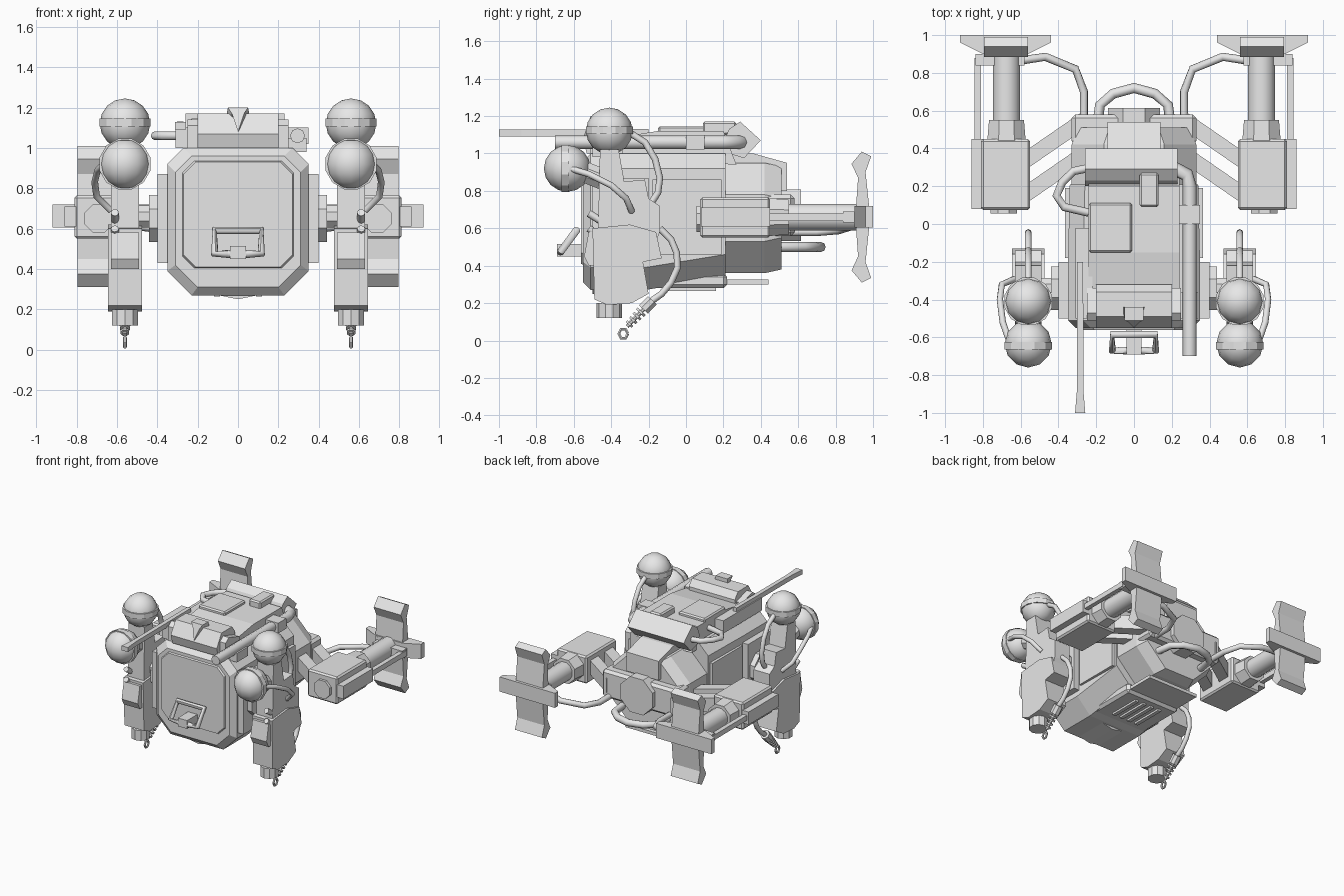
import bpy, bmesh, math
from mathutils import Vector, Matrix

if "Cube" in bpy.data.objects:
    bpy.data.objects.remove(bpy.data.objects["Cube"])

grey = bpy.data.materials.new("hull_grey")
grey.diffuse_color = (0.8, 0.8, 0.8, 1)
grey.use_nodes = True
grey.node_tree.nodes["Principled BSDF"].inputs["Base Color"].default_value = grey.diffuse_color


def finish(name, bm, mirror=False, smooth=False):
    """Turn a bmesh into an object, optionally with a copy across x = 0."""
    if mirror:
        dup = bmesh.ops.duplicate(bm, geom=bm.verts[:] + bm.edges[:] + bm.faces[:])["geom"]
        for v in dup:
            if isinstance(v, bmesh.types.BMVert):
                v.co.x *= -1
    bmesh.ops.recalc_face_normals(bm, faces=bm.faces[:])
    me = bpy.data.meshes.new(name)
    bm.to_mesh(me)
    bm.free()
    me.materials.append(grey)
    ob = bpy.data.objects.new(name, me)
    bpy.context.collection.objects.link(ob)
    if smooth:
        bpy.ops.object.select_all(action='DESELECT')
        ob.select_set(True)
        bpy.context.view_layer.objects.active = ob
        bpy.ops.object.shade_smooth_by_angle(angle=math.radians(50))
    return ob


def box(name, x, y, z, mirror=False, bevel=0):
    bm = bmesh.new()
    bmesh.ops.create_cube(bm, size=1)
    for v in bm.verts:
        v.co = [r[0] + (c + .5) * (r[1] - r[0]) for c, r in zip(v.co, (x, y, z))]
    if bevel:
        bmesh.ops.bevel(bm, geom=bm.edges[:], offset=bevel, segments=1, affect='EDGES')
    return finish(name, bm, mirror)


def loft(name, rings, mirror=False, smooth=False):
    """Join equal point rings with side faces and close both ends."""
    bm = bmesh.new()
    vs = [[bm.verts.new(p) for p in r] for r in rings]
    n = len(rings[0])
    for a, b in zip(vs, vs[1:]):
        for i in range(n):
            bm.faces.new((a[i], a[(i + 1) % n], b[(i + 1) % n], b[i]))
    bm.faces.new(vs[0])
    bm.faces.new(vs[-1])
    return finish(name, bm, mirror, smooth)


def side_profile(name, pts, x0, x1, mirror=False):
    return loft(name, [[(x, y, z) for y, z in pts] for x in (x0, x1)], mirror)


def octagon(x, z0, z1, top, low, y):
    """Chamfered rectangle in the xz plane."""
    half = [(x - low, z0), (x, z0 + low), (x, z1 - top), (x - top, z1)]
    return [(a, y, b) for a, b in half] + [(-a, y, b) for a, b in reversed(half)]


def rod(name, a, b, r, sides=8, r2=None, mirror=False, smooth=False):
    a, b = Vector(a), Vector(b)
    q = (b - a).to_track_quat('Z', 'Y')
    ring = lambda c, rad: [c + q @ Vector((rad * math.cos(t), rad * math.sin(t), 0)) for t in
                           [2 * math.pi * (i + .5) / sides for i in range(sides)]]
    return loft(name, [ring(a, r), ring(b, r if r2 is None else r2)], mirror, smooth)


def hose(name, pts, r, mirror=False, sides=8):
    pts = [Vector(p) for p in pts]
    d = (pts[1] - pts[0]).normalized()
    q = d.to_track_quat('Z', 'Y')
    rings = []
    for i, p in enumerate(pts):
        nd = (pts[min(i + 1, len(pts) - 1)] - pts[max(i - 1, 0)]).normalized()
        q = d.rotation_difference(nd) @ q
        d = nd
        rings.append([p + q @ Vector((r * math.cos(k * 2 * math.pi / sides),
                                      r * math.sin(k * 2 * math.pi / sides), 0)) for k in range(sides)])
    return loft(name, rings, mirror, True)


def ball(name, c, r, mirror=True):
    bm = bmesh.new()
    bmesh.ops.create_uvsphere(bm, u_segments=12, v_segments=8, radius=r, matrix=Matrix.Translation(c))
    return finish(name, bm, mirror, True)


# Main hull: front shell, framed hatch, rear shell
loft("hull_front", [octagon(.31, .31, .96, .08, .11, -.55), octagon(.35, .27, 1.0, .08, .12, -.51),
                    octagon(.35, .27, 1.0, .08, .12, -.22), octagon(.34, .34, 1.0, .08, .12, .21)])
loft("front_hatch", [octagon(.28, .40, .94, .06, .06, -.54), octagon(.27, .41, .93, .06, .06, -.562)])
loft("hull_rear", [octagon(.33, .36, .95, .17, .17, .2), octagon(.33, .36, .95, .17, .17, .42),
                   octagon(.30, .38, .93, .17, .17, .51)])
box("rear_cross_beam", (-.33, .33), (.42, .58), (.56, .78), bevel=.02)
rod("rear_hub", (0, .5, .67), (0, .615, .67), .15)
hose("rear_guard_pipe", [(-.2, .48, .5), (-.18, .63, .5), (-.11, .69, .5), (0, .72, .5),
                         (.11, .69, .5), (.18, .63, .5), (.2, .48, .5)], .027)

# Side armour and shoulder joints
box("side_armour", (.33, .40), (-.5, -.2), (.43, .87), True)
box("side_panel", (.33, .365), (-.18, .19), (.46, .86), True)
rod("shoulder_disc", (.38, -.34, .65), (.44, -.34, .65), .125, 8, mirror=True)
rod("shoulder_axle", (.42, -.34, .66), (.5, -.34, .66), .06, 8, mirror=True)

# Belly: keel and slotted skid plate
loft("belly_keel", [[(-.24, y, .30), (0, y, .25), (.24, y, .30), (.22, y, .36), (-.22, y, .36)]
                    for y in (-.5, -.24)])
box("skid_plate", (-.24, .24), (-.24, .22), (.28, .36), bevel=.02)
box("tail_skid", (-.22, .22), (.18, .44), (.30, .325))
for i in range(4):
    box("belly_rib", (-.12 + .07 * i, -.09 + .07 * i), (-.1, .16), (.265, .29))

# Front tow handle on a bracket
hose("tow_handle", [(-.05, -.67, .475), (-.115, -.67, .475), (-.115, -.585, .59), (.115, -.585, .59),
                    (.115, -.67, .475), (.05, -.67, .475), (-.05, -.67, .475)], .02)
box("handle_bracket", (-.04, .04), (-.69, -.54), (.45, .515))

# Roof: deck, sensor head, hatches and hexagonal rear crossbar
side_profile("roof_deck", [(-.45, .98), (-.34, 1.09), (-.15, 1.12), (.2, 1.12), (.27, .94)], -.24, .24)
side_profile("sensor_head", [(-.53, 1.0), (-.55, 1.07), (-.49, 1.17), (-.36, 1.17), (-.32, 1.12), (-.32, 1.0)],
             -.2, .2)
side_profile("sensor_head_flank", [(-.51, 1.0), (-.51, 1.11), (-.47, 1.14), (-.34, 1.1), (-.34, 1.0)], -.25, .25)
loft("head_peak", [[(-.05, -.44, 1.2), (.05, -.44, 1.2), (.06, -.44, 1.15), (0, -.44, 1.08), (-.06, -.44, 1.15)],
                   [(-.05, -.51, 1.2), (.05, -.51, 1.2), (.03, -.52, 1.17), (0, -.55, 1.08), (-.03, -.52, 1.17)]])
box("roof_hatch_large", (-.24, -.01), (-.15, .11), (1.1, 1.145), bevel=.01)
box("roof_hatch_small", (.03, .13), (.09, .27), (1.1, 1.17), bevel=.01)
side_profile("roof_crossbar", [(.2, 1.06), (.23, 1.13), (.29, 1.17), (.40, 1.07), (.31, .975), (.23, 1.0)], -.26, .23)
side_profile("rear_roof_step", [(.2, 1.0), (.36, 1.0), (.54, .95), (.54, .8), (.2, .8)], -.14, .14)

# Roof barrel, antenna and side loop
hose("roof_barrel", [(.295, -.7, 1.06), (.295, .2, 1.06), (.28, .26, 1.06), (.2, .3, 1.06)], .037)
box("barrel_clamp", (.2, .35), (.0, .1), (1.02, 1.1))
box("barrel_rest", (.2, .34), (-.5, -.36), (.98, 1.05))
loft("antenna", [[(-.285 - w, y, 1.11 - h), (-.285 + w, y, 1.11 - h), (-.285 + w, y, 1.11 + h), (-.285 - w, y, 1.11 + h)]
                 for y, w, h in ((-1.0, .027, .018), (-.88, .017, .018), (-.2, .016, .02))])
box("antenna_mount", (-.31, -.22), (-.5, -.02), (1.0, 1.1))
hose("roof_loop", [(-.22, .3, 1.06), (-.32, .28, 1.06), (-.38, .22, 1.06), (-.41, .15, 1.06),
                   (-.37, .09, 1.06), (-.24, .06, 1.06)], .022)

# Arms: stepped column, forearm shell, wrist
side_profile("arm_column", [(-.47, .6), (-.46, 1.02), (-.36, 1.02), (-.33, .85), (-.22, .86), (-.2, .76),
                            (-.14, .72), (-.14, .58), (-.2, .43), (-.3, .4), (-.47, .4)], .49, .63, True)
side_profile("forearm", [(-.5, .60), (-.49, .22), (-.42, .19), (-.29, .2), (-.2, .25), (-.23, .42),
                         (-.13, .44), (-.16, .58), (-.3, .62)], .475, .645, True)
side_profile("forearm_plate", [(-.52, .58), (-.545, .45), (-.52, .4), (-.48, .4), (-.48, .58)], .49, .63, True)
rod("wrist", (.56, -.41, .2), (.56, -.41, .12), .068, 10, mirror=True)
hose("arm_peg_high", [(.61, -.44, .63), (.61, -.52, .68)], .02, True)
hose("arm_peg_low", [(.61, -.44, .54), (.61, -.52, .60)], .02, True)

# Twin lamp balls on each arm, with equator bands
ball("lamp_top", (.56, -.41, 1.12), .125)
rod("lamp_top_band", (.56, -.41, 1.105), (.56, -.41, 1.145), .13, 12, mirror=True)
ball("lamp_front", (.56, -.635, .92), .125)
rod("lamp_front_band", (.56, -.625, .92), (.56, -.665, .92), .13, 12, mirror=True)
rod("lamp_front_stem", (.56, -.54, .90), (.56, -.44, .86), .06, mirror=True)

# Arm hoses
hose("lamp_top_hose", [(.56, -.30, 1.11), (.56, -.22, 1.06), (.56, -.165, .97), (.56, -.14, .87),
                       (.56, -.15, .79), (.56, -.19, .73)], .018, True)
hose("lamp_front_hose", [(.66, -.62, .92), (.695, -.52, .89), (.71, -.4, .83), (.7, -.32, .76),
                         (.63, -.29, .69)], .017, True)
hose("hook_cable", [(.56, -.14, .60), (.56, -.08, .54), (.56, -.05, .47), (.56, -.045, .39), (.56, -.08, .31),
                    (.56, -.13, .25), (.56, -.2, .2)], .018, True)

# Hook: socket, coil rings and eye
a, b = Vector((.56, -.18, .215)), Vector((.56, -.315, .075))
rod("hook_socket", a, a.lerp(b, .35), .035, mirror=True)
rod("hook_shank", a, b, .012, mirror=True)
for i in range(4):
    t = .42 + .15 * i
    rod("hook_coil", a.lerp(b, t), a.lerp(b, t + .07), .032 - .003 * i, mirror=True)
hose("hook_eye", [(.56, -.335 + .024 * math.cos(k * math.pi / 3), .037 + .028 * math.sin(k * math.pi / 3))
                  for k in range(7)], .009, True, 6)

# Thruster pods: box, nose cap, barrel, collars, outrigger rods
box("pod_body", (.55, .81), (.075, .45), (.55, .765), True, .012)
box("pod_side_rail", (.80, .86), (.08, .45), (.61, .71), True)
rod("pod_nose", (.69, .055, .65), (.69, .1, .65), .075, mirror=True)
rod("pod_collar", (.675, .44, .66), (.675, .55, .66), .11, r2=.1, mirror=True)
rod("pod_barrel", (.675, .5, .66), (.675, .93, .66), .073, 12, mirror=True, smooth=True)
box("pod_end_brace", (.58, .84), (.84, .9), (.63, .69), True)
box("pod_outrigger", (.81, .845), (.4, .88), (.64, .68), True)

# Tail fins: vertical blade with hooked tips, horizontal blade
fin = [(.985, .66), (.96, .9), (.99, .985), (.94, 1.01), (.885, .945), (.92, .87), (.905, .66)]
fin += [(y, 1.32 - z) for y, z in fin[-2:0:-1]]
side_profile("tail_fin", fin, .56, .795, True)
loft("tail_crossbar", [[(.44, y, .605), (.68 - w, y - d, .605), (.68 + w, y - d, .605), (.92, y, .605),
                        (.92, y, .72), (.68 + w, y - d, .72), (.68 - w, y - d, .72), (.44, y, .72)]
                       for y, w, d in ((.96, .12, .06), (1.0, .12, 0.0))], True)

# Pod struts and feed hoses
for y in (.5, .32):
    loft("pod_strut", [[(x, yy + o, z) for o, z in ((-.05, .61), (.05, .61), (.05, .72), (-.05, .72))]
                       for x, yy in ((.28, y + .04), (.57, y - .16))], True)
hose("pod_feed_hose", [(.64, .86, .64), (.57, .87, .63), (.47, .885, .61), (.31, .82, .59),
                       (.265, .7, .58), (.265, .54, .58)], .022, True)
